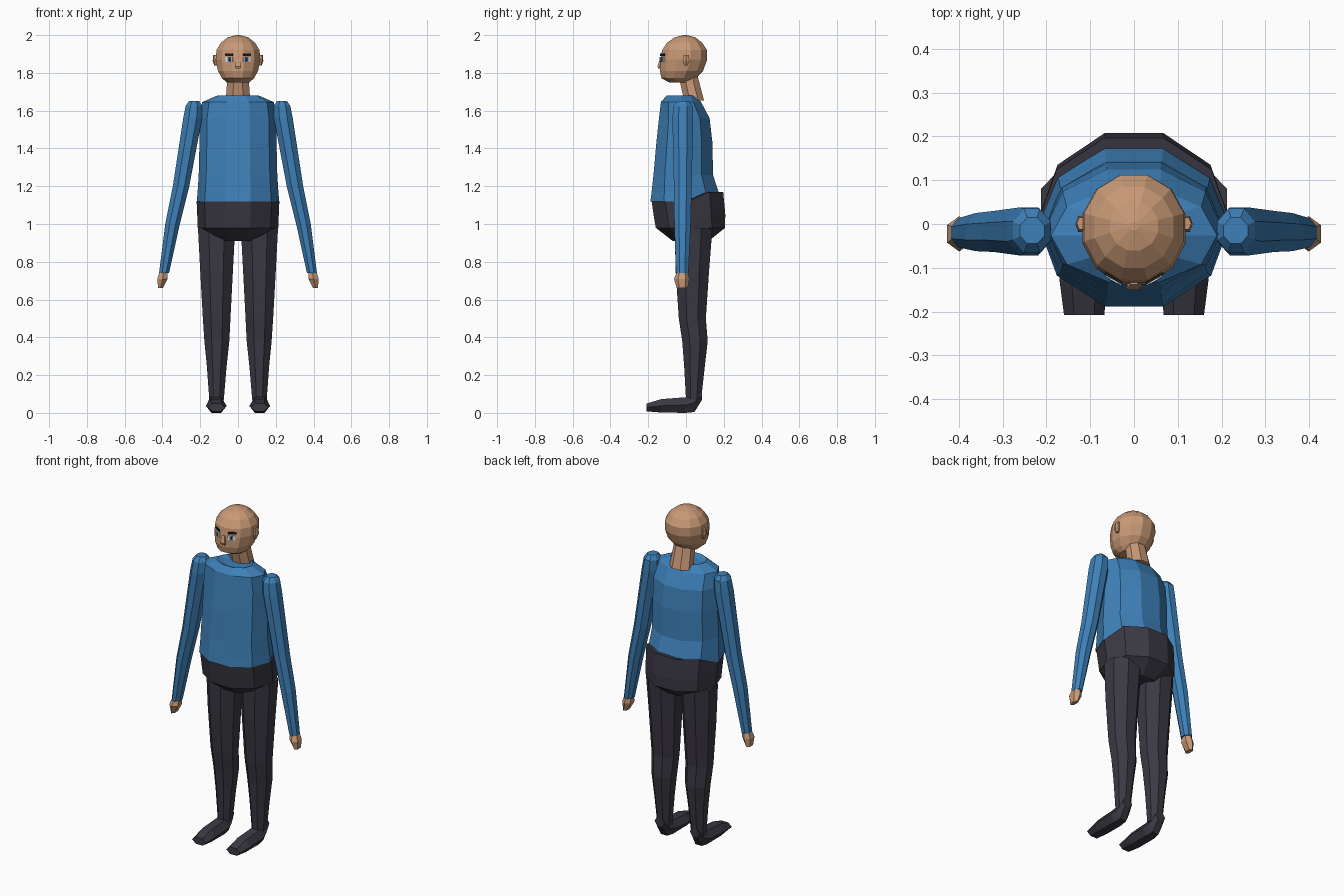
import bpy, bmesh, math
from mathutils import Matrix


def material(name, rgb):
    m = bpy.data.materials.new(name)
    m.diffuse_color = (*rgb, 1)
    return m


SKIN = material("skin", (0.58, 0.32, 0.18))
SHIRT = material("blue shirt", (0.048, 0.216, 0.48))
DARK = material("dark trousers", (0.043, 0.04, 0.055))
WHITE = material("eye white", (0.8, 0.8, 0.8))
IRIS = material("iris blue", (0.10, 0.22, 0.38))
BLACK = material("brow black", (0.012, 0.01, 0.01))


def finish(bm, name, mat, mirror):
    bmesh.ops.recalc_face_normals(bm, faces=bm.faces)
    for side in ((1, -1) if mirror else (1,)):
        part = bm.copy()
        if side < 0:
            bmesh.ops.scale(part, vec=(-1, 1, 1), verts=part.verts)
            bmesh.ops.reverse_faces(part, faces=part.faces)
        me = bpy.data.meshes.new(name)
        part.to_mesh(me)
        part.free()
        me.materials.append(mat)
        label = name if not mirror else ("left_" if side > 0 else "right_") + name
        bpy.context.collection.objects.link(bpy.data.objects.new(label, me))
    bm.free()


def loft(name, mat, rings, n, start=0.0, axis="z", mirror=False, edit=None):
    """Each ring: height along axis, then low/high extents of the two other axes."""
    angles = [math.radians(start) + 2 * math.pi * i / n for i in range(n)]
    ku = max(abs(math.cos(a)) for a in angles)
    kv = max(abs(math.sin(a)) for a in angles)
    bm = bmesh.new()
    loops = []
    for h, u0, u1, v0, v1 in rings:
        loop = []
        for a in angles:
            u = (u0 + u1) / 2 + (u1 - u0) / 2 * math.cos(a) / ku
            v = (v0 + v1) / 2 + (v1 - v0) / 2 * math.sin(a) / kv
            loop.append(bm.verts.new((u, v, h) if axis == "z" else (u, h, v)))
        loops.append(loop)
    for a, b in zip(loops, loops[1:]):
        for i in range(n):
            j = (i + 1) % n
            bm.faces.new((a[i], a[j], b[j], b[i]))
    bm.faces.new(loops[0][::-1])
    bm.faces.new(loops[-1])
    if edit:
        edit(bm)
    finish(bm, name, mat, mirror)


def plate(name, mat, x, y, z, w, h, turn=30):
    """Thin mirrored face plate lying on the angled cheek facet."""
    bm = bmesh.new()
    m = (Matrix.Translation((x, y, z)) @ Matrix.Rotation(math.radians(turn), 4, "Z")
         @ Matrix.Diagonal((w, 0.006, h, 1)))
    bmesh.ops.create_cube(bm, size=1, matrix=m)
    finish(bm, name, mat, True)


# shirt with recessed collar
loft("shirt", SHIRT, [
    (1.12, -.218, .218, -.188, .18),
    (1.17, -.214, .214, -.182, .172),
    (1.26, -.208, .208, -.172, .143),
    (1.43, -.204, .204, -.157, .14),
    (1.56, -.202, .202, -.143, .125),
    (1.645, -.19, .19, -.133, .08),
    (1.68, -.11, .11, -.103, .05),
    (1.665, -.08, .08, -.07, .045)], 10)


# hips, waistband raised at the back
def raise_back(bm):
    for v in bm.verts:
        if v.co.z > 1.1 and v.co.y > 0.09:
            v.co.z += 0.05


loft("hips", DARK, [
    (.91, -.12, .12, -.07, .12),
    (.98, -.213, .213, -.16, .207),
    (1.05, -.216, .216, -.172, .208),
    (1.12, -.219, .219, -.182, .197)], 10, edit=raise_back)

# legs
loft("leg", DARK, [
    (.07, .075, .152, 0, .08),
    (.25, .06, .165, -.01, .1),
    (.38, .046, .178, -.02, .115),
    (.50, .04, .186, -.038, .105),
    (.75, .027, .2, -.055, .122),
    (.98, .015, .212, -.06, .14)], 8, 22.5, mirror=True)

# shoes, lofted from toe to heel
loft("shoe", DARK, [
    (-.208, .068, .16, .008, .05),
    (-.13, .06, .17, .002, .073),
    (0, .063, .167, 0, .083),
    (.045, .073, .157, .005, .105),
    (.085, .085, .15, .07, .122)], 6, axis="y", mirror=True)

# sleeves
loft("sleeve", SHIRT, [
    (.74, .365, .418, -.053, .013),
    (1.0, .308, .385, -.062, .025),
    (1.2, .258, .345, -.064, .03),
    (1.56, .19, .29, -.072, .038),
    (1.625, .19, .277, -.066, .035),
    (1.65, .205, .26, -.045, .015)], 8, 22.5, mirror=True)

# hands
loft("hand", SKIN, [
    (.66, .398, .423, -.05, .01),
    (.71, .372, .427, -.063, .018),
    (.76, .372, .41, -.042, .005)], 6, 30, mirror=True)

# neck, leaning forward
loft("neck", SKIN, [
    (1.655, -.065, .065, -.01, .095),
    (1.72, -.06, .06, -.025, .078),
    (1.79, -.056, .056, -.04, .06)], 8, 22.5)

# head
loft("head", SKIN, [
    (1.75, -.06, .06, -.09, .03),
    (1.772, -.085, .085, -.13, .055),
    (1.81, -.106, .106, -.138, .09),
    (1.87, -.118, .118, -.135, .112),
    (1.92, -.114, .114, -.127, .112),
    (1.96, -.09, .09, -.1, .085),
    (1.988, -.055, .055, -.06, .05),
    (2.0, -.01, .01, -.015, .005)], 12, 15)

# ears and nose
loft("ear", SKIN, [
    (1.838, .108, .125, -.01, .008),
    (1.865, .108, .134, -.018, .018),
    (1.895, .108, .131, -.012, .015)], 6, mirror=True)
loft("nose", SKIN, [
    (1.822, -.012, .012, -.146, -.12),
    (1.835, -.016, .016, -.151, -.12),
    (1.875, -.008, .008, -.138, -.12)], 4, 45)

# eyes and eyebrows
plate("eye", WHITE, .046, -.127, 1.87, .042, .027)
plate("iris", IRIS, .046, -.129, 1.87, .02, .026)
plate("pupil", BLACK, .046, -.131, 1.87, .009, .013)
plate("eyebrow", BLACK, .047, -.124, 1.896, .046, .011)
